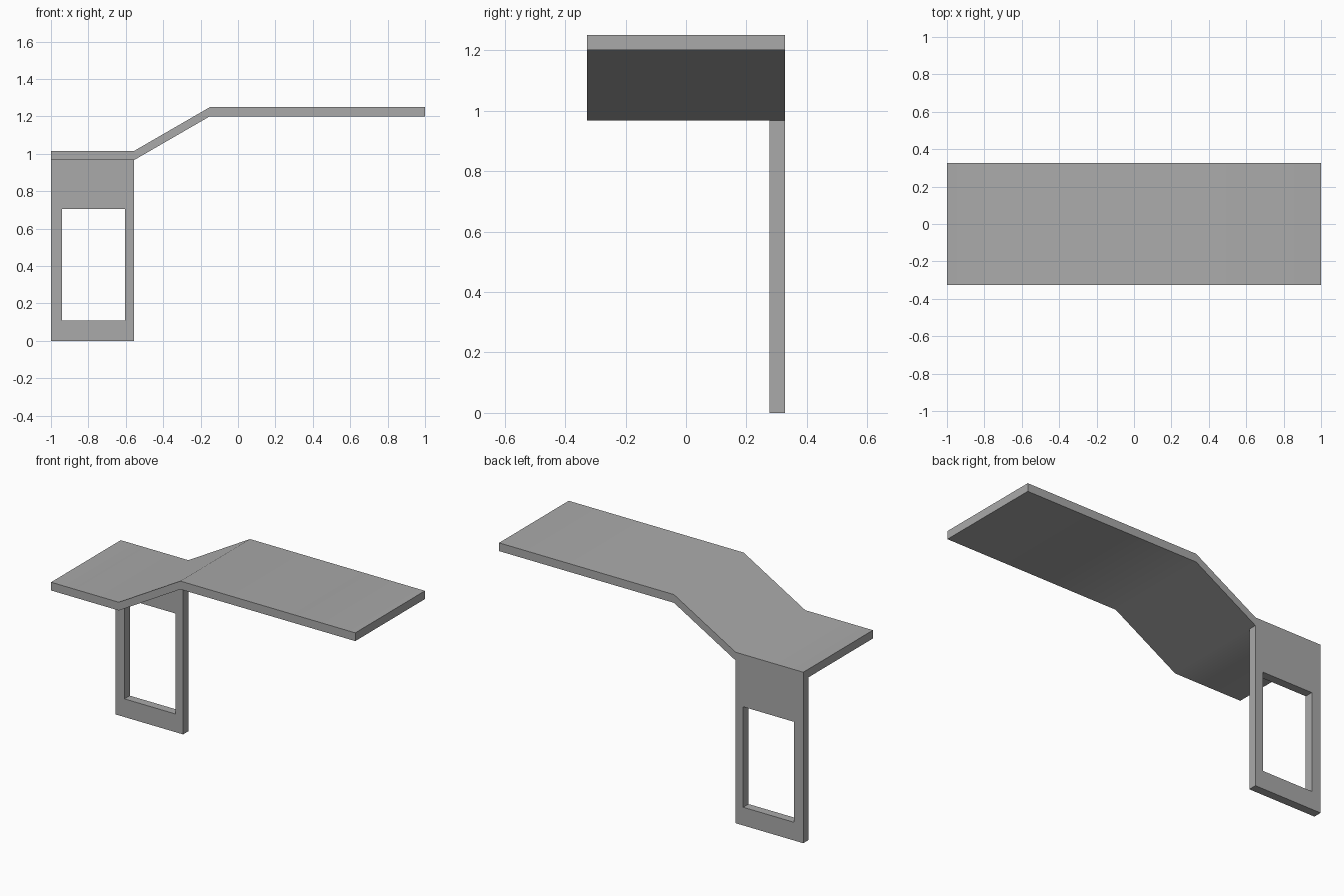
import bpy
import bmesh
import math

cube = bpy.data.objects.get("Cube")
if cube:
    bpy.data.objects.remove(cube, do_unlink=True)

grey = bpy.data.materials.new("concrete_grey")
grey.use_nodes = True
colour = (0.4, 0.4, 0.4, 1)
grey.diffuse_color = colour
grey.node_tree.nodes["Principled BSDF"].inputs["Base Color"].default_value = colour


def extrude_profile(name, points, faces, y_front, y_back):
    """Extrude flat x-z faces from y_front to y_back."""
    bm = bmesh.new()
    verts = [bm.verts.new((x, y_front, z)) for x, z in points]
    flat = [bm.faces.new([verts[i] for i in f]) for f in faces]
    result = bmesh.ops.extrude_face_region(bm, geom=flat, use_keep_orig=True)
    moved = [g for g in result["geom"] if isinstance(g, bmesh.types.BMVert)]
    bmesh.ops.translate(bm, verts=moved, vec=(0, y_back - y_front, 0))
    bmesh.ops.recalc_face_normals(bm, faces=bm.faces)
    mesh = bpy.data.meshes.new(name)
    bm.to_mesh(mesh)
    bm.free()
    mesh.materials.append(grey)
    obj = bpy.data.objects.new(name, mesh)
    bpy.context.collection.objects.link(obj)
    return obj


def rectangle(x0, x1, z0, z1):
    return [(x0, z0), (x1, z0), (x1, z1), (x0, z1)]


DEPTH = 0.327
THICK = 0.049

# Bent roof slab: low canopy, slope, long raised canopy
top = [(-1, 1.016), (-0.555, 1.016), (-0.15, 1.25), (1, 1.25)]
under = [(x, z - THICK) for x, z in reversed(top)]
roof = extrude_profile("roof_slab", top + under, [range(8)], -DEPTH, DEPTH)

# Support wall with a window opening, flush with the back of the roof
outer = rectangle(-1, -0.555, 0, 0.967)
opening = rectangle(-0.94, -0.605, 0.108, 0.705)
ring = [(i, (i + 1) % 4, (i + 1) % 4 + 4, i + 4) for i in range(4)]
wall = extrude_profile("support_wall", outer + opening, ring, DEPTH - 0.05, DEPTH)

# Soft folds, sharp corners
for obj in (roof, wall):
    bpy.ops.object.select_all(action="DESELECT")
    obj.select_set(True)
    bpy.context.view_layer.objects.active = obj
    bpy.ops.object.shade_smooth_by_angle(angle=math.radians(35))
